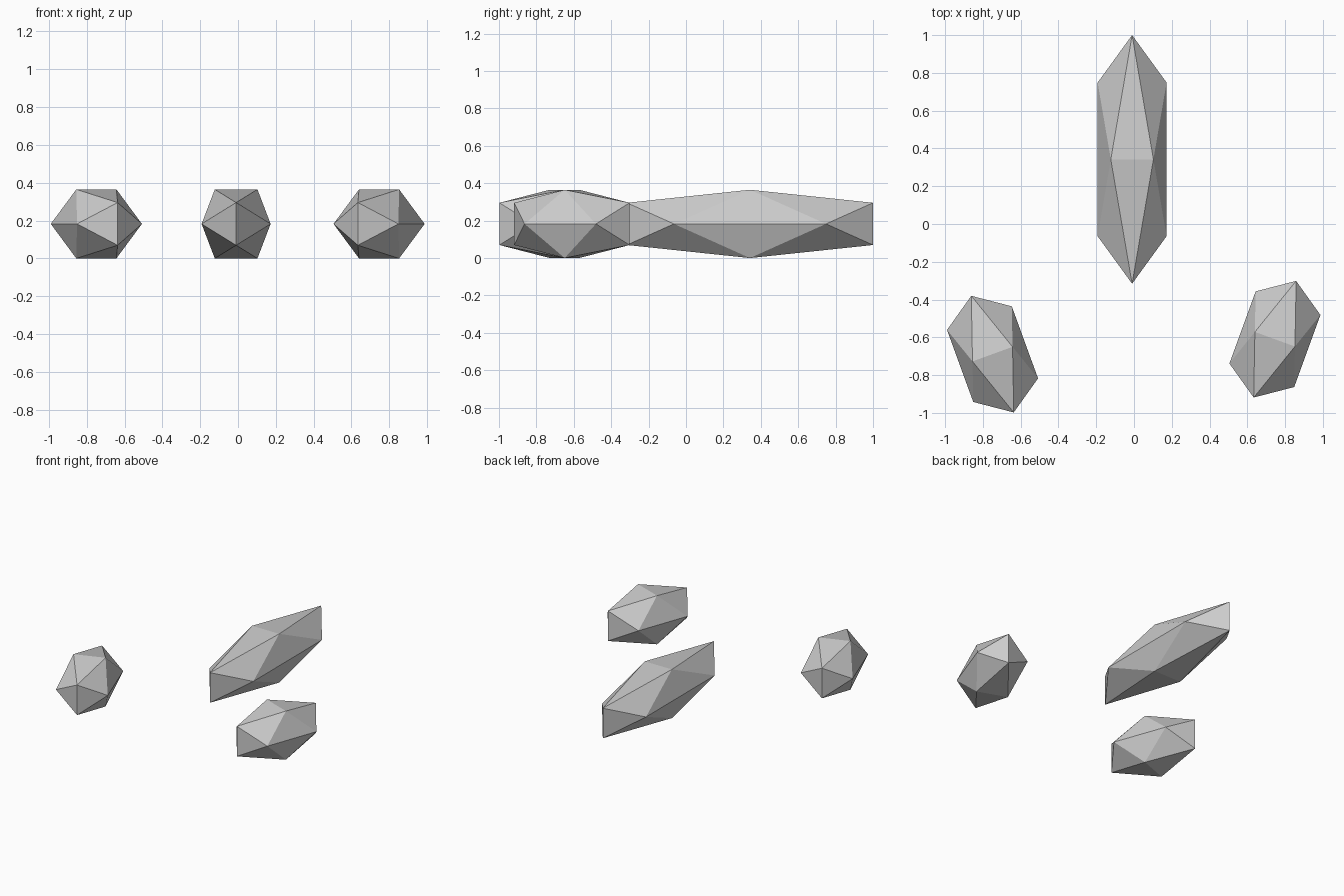
import bpy, bmesh, math

if "Cube" in bpy.data.objects:
    bpy.data.objects.remove(bpy.data.objects["Cube"])

PHI = (1 + math.sqrt(5)) / 2
R = 0.1128  # half short side of the golden rectangles


def gem(name, x, y, stretch, turn):
    # icosahedron: hull of three crossed golden rectangles
    bm = bmesh.new()
    for a in (-1, 1):
        for b in (-PHI, PHI):
            for co in ((a, 0, b), (b, a, 0), (0, b, a)):
                bm.verts.new(co)
    bmesh.ops.convex_hull(bm, input=bm.verts[:])
    bmesh.ops.recalc_face_normals(bm, faces=bm.faces[:])
    mesh = bpy.data.meshes.new(name)
    bm.to_mesh(mesh)
    bm.free()
    obj = bpy.data.objects.new(name, mesh)
    bpy.context.collection.objects.link(obj)
    obj.scale = (R, stretch, R)
    obj.rotation_euler.z = math.radians(turn)
    obj.location = (x, y, R * PHI)
    return obj


# long middle stone and two short, splayed stones
gem("long_stone", -0.01, 0.342, 0.4067, 0)
gem("left_stone", -0.749, -0.689, 0.203, 20)
gem("right_stone", 0.746, -0.61, 0.203, -20)
